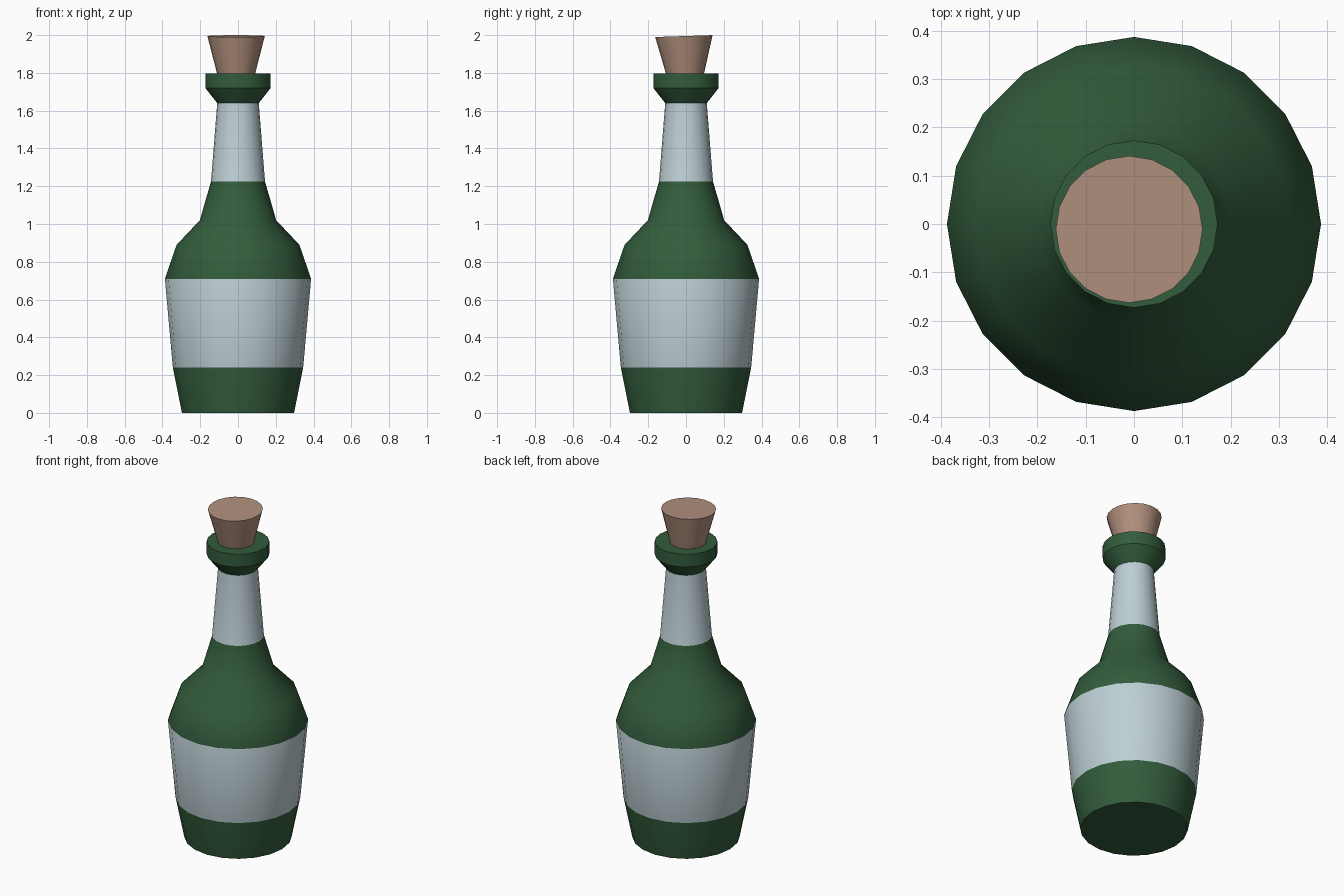
import bpy
import bmesh
import math
from mathutils import Matrix

SIDES = 20

cube = bpy.data.objects.get("Cube")
if cube:
    bpy.data.objects.remove(cube, do_unlink=True)


def make_material(name, rgb):
    mat = bpy.data.materials.new(name)
    mat.use_nodes = True
    mat.diffuse_color = (*rgb, 1)
    mat.node_tree.nodes["Principled BSDF"].inputs["Base Color"].default_value = (*rgb, 1)
    return mat


GREEN = make_material("green_glass", (0.032, 0.107, 0.045))
PALE = make_material("pale_label", (0.51, 0.62, 0.66))
CORK = make_material("cork_brown", (0.44, 0.28, 0.205))


def lathe(name, profile, materials, band_rule=lambda z: 0, matrix=Matrix()):
    """Turn a (radius, height) profile into a closed solid with flat ends."""
    bm = bmesh.new()
    rings = []
    for r, z in profile:
        angles = [2 * math.pi * i / SIDES for i in range(SIDES)]
        rings.append([bm.verts.new((r * math.cos(a), r * math.sin(a), z)) for a in angles])
    for low, high in zip(rings, rings[1:]):
        for i in range(SIDES):
            j = (i + 1) % SIDES
            face = bm.faces.new((low[i], low[j], high[j], high[i]))
            face.material_index = band_rule(face.calc_center_median().z)
    bm.faces.new(reversed(rings[0]))
    bm.faces.new(rings[-1])
    bm.transform(matrix)
    mesh = bpy.data.meshes.new(name)
    bm.to_mesh(mesh)
    bm.free()
    for mat in materials:
        mesh.materials.append(mat)
    obj = bpy.data.objects.new(name, mesh)
    bpy.context.collection.objects.link(obj)
    bpy.ops.object.select_all(action="DESELECT")
    obj.select_set(True)
    bpy.context.view_layer.objects.active = obj
    bpy.ops.object.shade_smooth_by_angle(angle=math.radians(30))
    return obj


# Bottle: base, body label, shoulder, neck label and flared lip
lathe(
    "bottle",
    [(0.297, 0), (0.345, 0.24), (0.387, 0.71), (0.325, 0.89), (0.202, 1.02),
     (0.143, 1.225), (0.11, 1.64), (0.173, 1.72), (0.173, 1.797)],
    [GREEN, PALE],
    lambda z: int(0.24 < z < 0.71 or 1.225 < z < 1.64),
)

# Cork: tapered plug, leaning slightly to the front
lean = Matrix.Translation((-0.01, -0.003, 1.75)) @ Matrix.Rotation(0.033, 4, "X")
lathe("cork", [(0.089, 0), (0.152, 0.245)], [CORK], matrix=lean)
